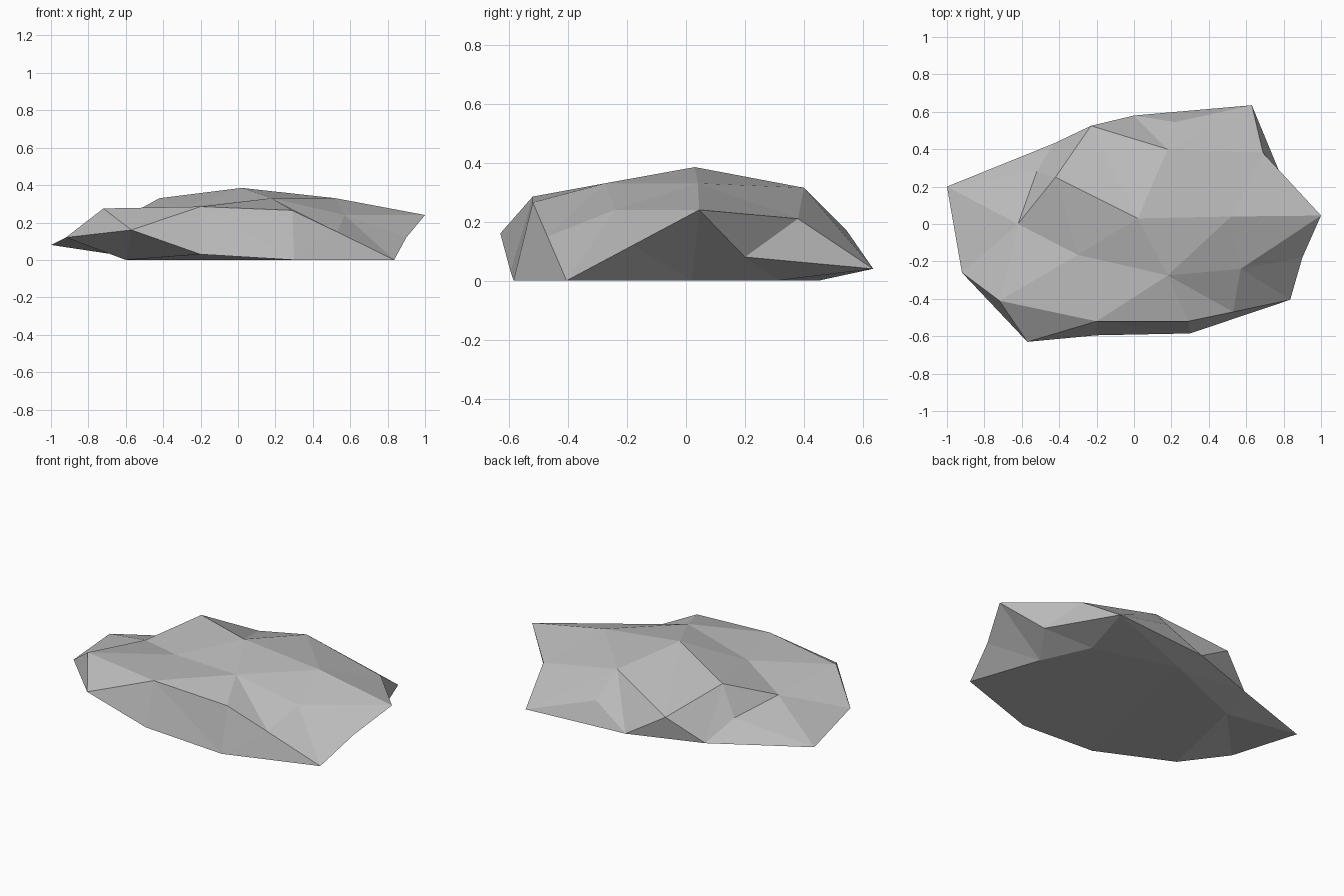
import bpy
import bmesh
from mathutils import Vector
from mathutils.geometry import delaunay_2d_cdt

cube = bpy.data.objects.get("Cube")
if cube:
    bpy.data.objects.remove(cube, do_unlink=True)

# Key points of the boulder: rim, crown, side hollows and base
POINTS = {
    "rim_a": (-1, .2, .08), "rim_b": (-.92, -.26, .12), "rim_c": (-.57, -.63, .16),
    "rim_d": (-.2, -.595, .03), "rim_e": (.3, -.585, 0), "rim_f": (.835, -.405, 0),
    "rim_g": (.9, -.18, .12), "rim_h": (1, .045, .24), "rim_j": (.69, .38, .21),
    "rim_k": (.63, .635, .04), "rim_q": (0, .58, .04), "rim_r": (-.23, .525, .18),
    "rim_s": (-.43, .43, .04),
    "top_peak": (.02, .03, .385), "top_east": (.52, .04, .33), "top_mid": (.18, -.275, .33),
    "top_west": (-.3, -.165, .28), "top_corner": (-.72, -.41, .275),
    "top_front": (-.2, -.52, .285), "top_front_east": (.29, -.52, .265),
    "top_slope": (.57, -.24, .24), "top_low": (.53, -.47, .15),
    "top_north": (.18, .4, .315), "top_back": (.22, .545, .17),
    "top_notch": (-.52, .28, .16), "top_saddle": (-.62, 0, .22), "top_crest": (-.42, .25, .33),
    "hollow": (.81, .2, .08),
    "base_west": (-.6, -.35, 0), "base_east": (.69, .02, 0), "base_north_east": (.56, .31, 0),
    "base_back": (.05, .45, 0), "base_north_west": (-.47, .23, 0),
}
NAMES = list(POINTS)


def ridge(*names):
    return list(zip(names, names[1:]))


def skin(rim, inner, ridges):
    """Triangulate the area inside a rim, keeping the named ridges."""
    names = rim + inner
    coords = [Vector(POINTS[n][:2]) for n in names]
    edges = ridge(*rim, rim[0]) + ridges
    edges = [(names.index(a), names.index(b)) for a, b in edges]
    result = delaunay_2d_cdt(coords, edges, [], 1, 1e-5)
    origin = result[3]
    return [[names[origin[i][0]] for i in tri] for tri in result[2]
            if all(origin[i] for i in tri)]


rim = [n for n in NAMES if n.startswith("rim")]
crown = [n for n in NAMES if n.startswith("top")]
base = [n for n in NAMES if n.startswith("base")]

# Crown of the boulder
faces = skin(rim, crown,
             ridge("rim_r", "top_crest", "top_saddle", "top_notch", "rim_s")
             + ridge("top_notch", "rim_a", "top_saddle", "rim_b", "top_corner", "rim_c", "top_front")
             + ridge("top_corner", "top_front", "top_front_east", "rim_e")
             + ridge("top_saddle", "top_west", "top_peak", "top_east", "rim_h", "top_slope")
             + ridge("top_peak", "rim_r", "top_north", "rim_k", "top_back")
             + ridge("top_front", "rim_e"))

# Underside, whose rim runs past the hollow instead of the notch above it
lower_rim = ["hollow" if n == "rim_j" else n for n in rim if n != "rim_r"]
faces += skin(lower_rim, base,
              ridge("rim_f", "base_east", "base_north_east", "rim_k")
              + ridge("base_west", "base_north_west", "base_back"))

# Side facets joining the two skins
faces += [("rim_h", "hollow", "rim_j"), ("rim_j", "hollow", "rim_k"),
          ("rim_s", "rim_q", "rim_r")]

bm = bmesh.new()
verts = {n: bm.verts.new(co) for n, co in POINTS.items()}
for names in faces:
    bm.faces.new([verts[n] for n in names])
bmesh.ops.recalc_face_normals(bm, faces=bm.faces)

mesh = bpy.data.meshes.new("boulder")
bm.to_mesh(mesh)
bm.free()
boulder = bpy.data.objects.new("boulder", mesh)
bpy.context.collection.objects.link(boulder)

# Plain stone grey
stone = bpy.data.materials.new("stone_grey")
stone.use_nodes = True
grey = (.5, .5, .5, 1)
stone.diffuse_color = grey
stone.node_tree.nodes["Principled BSDF"].inputs["Base Color"].default_value = grey
mesh.materials.append(stone)
